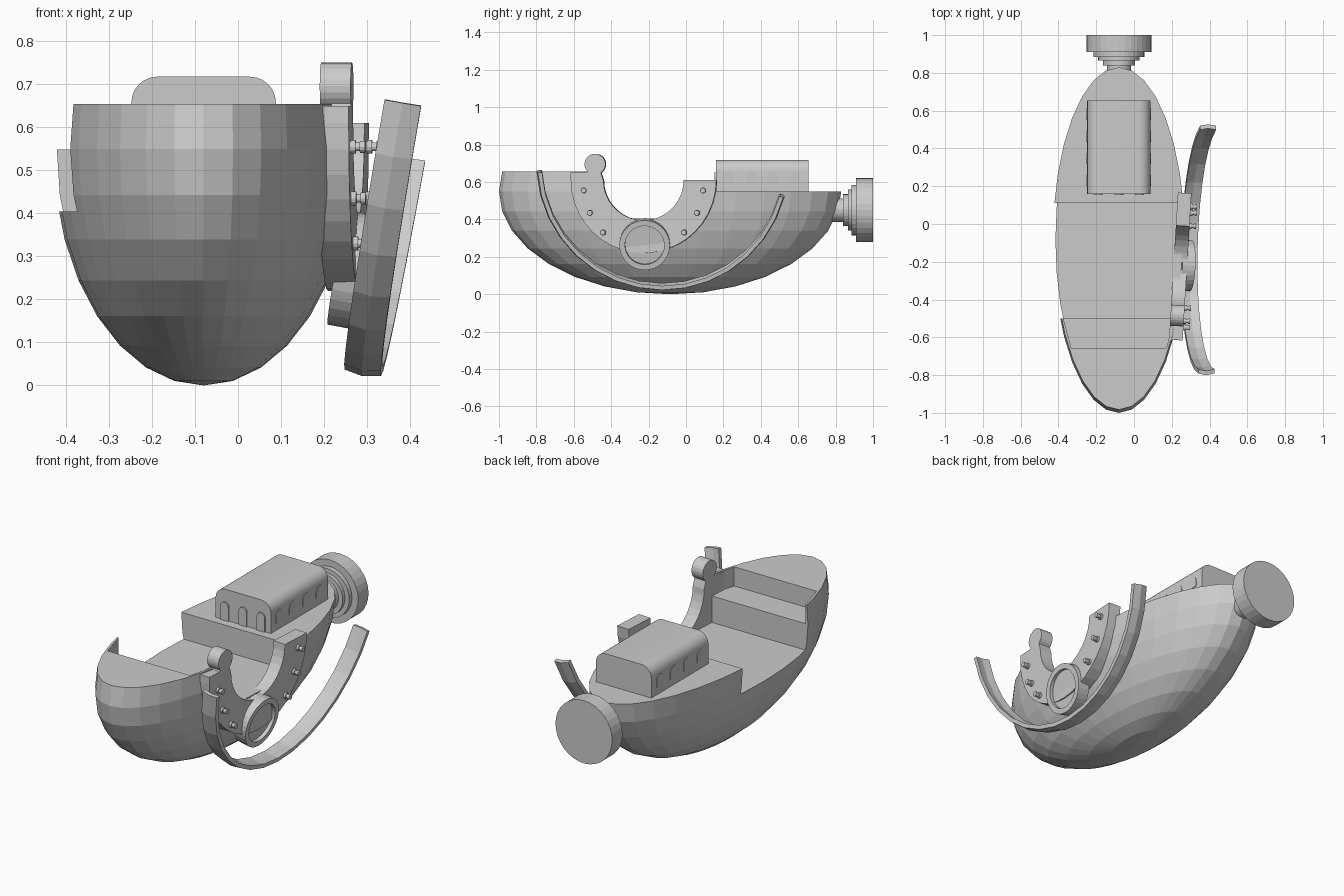
import bpy, bmesh
from math import sin, cos, radians, pi
from mathutils import Matrix, Vector

if "Cube" in bpy.data.objects:
    bpy.data.objects.remove(bpy.data.objects["Cube"])

grey = bpy.data.materials.new("plain grey")
grey.use_nodes = True
grey.diffuse_color = (0.6, 0.6, 0.6, 1)
grey.node_tree.nodes["Principled BSDF"].inputs["Base Color"].default_value = (0.6, 0.6, 0.6, 1)


def finish(name, bm, matrix=None):
    bmesh.ops.recalc_face_normals(bm, faces=bm.faces)
    mesh = bpy.data.meshes.new(name)
    bm.to_mesh(mesh)
    bm.free()
    mesh.materials.append(grey)
    ob = bpy.data.objects.new(name, mesh)
    bpy.context.collection.objects.link(ob)
    if matrix is not None:
        ob.matrix_world = matrix
    return ob


def arc(cx, cy, r, a0, a1, n):
    steps = [radians(a0 + (a1 - a0) * i / n) for i in range(n + 1)]
    return [(cx + r * cos(a), cy + r * sin(a)) for a in steps]


def prism(name, pts, axis, lo, hi, matrix=None):
    """Extrude a flat outline along the x, y or z axis."""
    place = {"x": lambda p, d: (d, p[0], p[1]),
             "y": lambda p, d: (p[0], d, p[1]),
             "z": lambda p, d: (p[0], p[1], d)}[axis]
    bm = bmesh.new()
    ends = [[bm.verts.new(place(p, d)) for p in pts] for d in (lo, hi)]
    for end in ends:
        bm.faces.new(end)
    for i in range(len(pts)):
        j = (i + 1) % len(pts)
        bm.faces.new((ends[0][i], ends[0][j], ends[1][j], ends[1][i]))
    return finish(name, bm, matrix)


def lathe(name, profile, centre, direction, sides=32):
    """Turn (radius, height) points about an axis."""
    bm = bmesh.new()
    verts = [bm.verts.new((r, 0, h)) for r, h in profile]
    edges = [bm.edges.new(pair) for pair in zip(verts, verts[1:])]
    bmesh.ops.spin(bm, geom=verts + edges, cent=(0, 0, 0), axis=(0, 0, 1),
                   angle=2 * pi, steps=sides, use_duplicate=False)
    bmesh.ops.remove_doubles(bm, verts=bm.verts, dist=0.0001)
    turn = Vector(direction).to_track_quat("Z", "Y").to_matrix().to_4x4()
    return finish(name, bm, Matrix.Translation(centre) @ turn)


def cut(target, cutter):
    mod = target.modifiers.new("cut", "BOOLEAN")
    mod.operation = "DIFFERENCE"
    mod.solver = "EXACT"
    mod.object = cutter
    bpy.context.view_layer.objects.active = target
    bpy.ops.object.modifier_apply(modifier=mod.name)
    bpy.data.objects.remove(cutter)


MID = -0.08

# Hull: faceted ellipsoid with stepped decks cut away
bm = bmesh.new()
bmesh.ops.create_uvsphere(bm, u_segments=32, v_segments=16, radius=1)
bmesh.ops.scale(bm, vec=(0.35, 0.915, 0.55), verts=bm.verts)
bmesh.ops.translate(bm, vec=(MID, -0.085, 0.55), verts=bm.verts)
hull = finish("hull", bm)
decks = [(-1.2, 0.655), (-0.5, 0.655), (-0.5, 0.405), (0.11, 0.405),
         (0.11, 0.549), (1.2, 0.549), (1.2, 1.3), (-1.2, 1.3)]
cut(hull, prism("deck_cutter", decks, "x", -1, 1))
shelf = [(MID - 0.25, -0.66), (MID + 0.25, -0.66), (MID + 0.3, -0.48), (MID - 0.3, -0.48)]
cut(hull, prism("shelf_cutter", shelf, "z", 0.55, 1))

# Cabin with rounded roof edges
left, right, roof, bend = -0.248, 0.088, 0.718, 0.06
outline = [(left, 0.54), (right, 0.54)]
outline += arc(right - bend, roof - bend, bend, 0, 90, 6)
outline += arc(left + bend, roof - bend, bend, 90, 180, 6)
cabin = prism("cabin", outline, "y", 0.16, 0.655)


# Arched doors and windows on the cabin
def arch(centre, half, bottom, top):
    return ([(centre - half, bottom), (centre + half, bottom)]
            + arc(centre, top - half, half, 0, 180, 8))


for n, x in enumerate((-0.19, MID, 0.03)):
    prism(f"front_door_{n + 1}", arch(x, 0.024, 0.545, 0.65), "y", 0.153, 0.161)
for side, x in (("right", left), ("left", right)):
    for n in range(4):
        prism(f"{side}_window_{n + 1}", arch(0.23 + n * 0.117, 0.03, 0.59, 0.655),
              "x", x - 0.003, x + 0.003)

# Stepped knob at the stern
lathe("stern_knob", [(0, 0.72), (0.063, 0.72), (0.063, 0.84), (0.085, 0.84),
                     (0.085, 0.865), (0.11, 0.865), (0.11, 0.885), (0.135, 0.885),
                     (0.135, 0.91), (0.172, 0.91), (0.172, 1.0), (0, 1.0)],
      (MID, 0, 0.45), (0, 1, 0))

# Horseshoe plate with a ball-ended front arm
yaw = Matrix.Rotation(-0.06, 4, "Z")
shoe = arc(-0.21, 0.61, 0.39, 360, 180, 20)
shoe += [(-0.6, 0.65), (-0.515, 0.65)]
shoe += arc(-0.47, 0.695, 0.056, 225, -55, 18)
shoe += arc(-0.21, 0.61, 0.215, 180, 360, 18)
prism("horseshoe_plate", shoe, "x", 0.222, 0.294, yaw)

# Studs along both arms
for n, (off, z) in enumerate(((0.32, 0.555), (0.287, 0.435), (0.217, 0.33))):
    for end, sign in (("front", -1), ("rear", 1)):
        spot = yaw @ Vector((0.294, -0.21 + sign * off, z))
        lathe(f"{end}_stud_{n + 1}", [(0, -0.02), (0.016, -0.02), (0.016, 0.012),
                                      (0.01, 0.012), (0.01, 0.022), (0.014, 0.022),
                                      (0.014, 0.034), (0, 0.034)],
              spot, yaw @ Vector((1, 0, 0)), 12)

# Recessed round boss at the foot of the horseshoe
lathe("round_boss", [(0, -0.035), (0.135, -0.035), (0.135, 0.035), (0.105, 0.035),
                     (0.105, 0.015), (0, 0.015)],
      (0.267, -0.22, 0.268), (0.983, -0.04, -0.18))

# Curved outer band on a leaning plane
bm = bmesh.new()
rows = []
section = [(0, 0), (0.042, 0.008), (0.085, 0), (0.085, -0.022), (0.042, -0.014), (0, -0.022)]
for i in range(16):
    a = radians(183.5 + (345 - 183.5) * i / 15)
    row = []
    for across, out in section:
        y = -0.125 + (0.668 + out) * cos(a)
        z = 0.705 + (0.668 + out) * sin(a)
        x = 0.2445 + 0.174 * z + 0.0245 * y
        row.append(bm.verts.new((x + across, y, z - 0.17 * across)))
    rows.append(row)
for a, b in zip(rows, rows[1:]):
    for i in range(6):
        j = (i + 1) % 6
        bm.faces.new((a[i], a[j], b[j], b[i]))
bm.faces.new(rows[0])
bm.faces.new(rows[-1])
finish("outer_band", bm)

# Smooth only the cabin roof corners
bpy.ops.object.select_all(action="DESELECT")
cabin.select_set(True)
bpy.context.view_layer.objects.active = cabin
bpy.ops.object.shade_smooth_by_angle(angle=radians(30))
